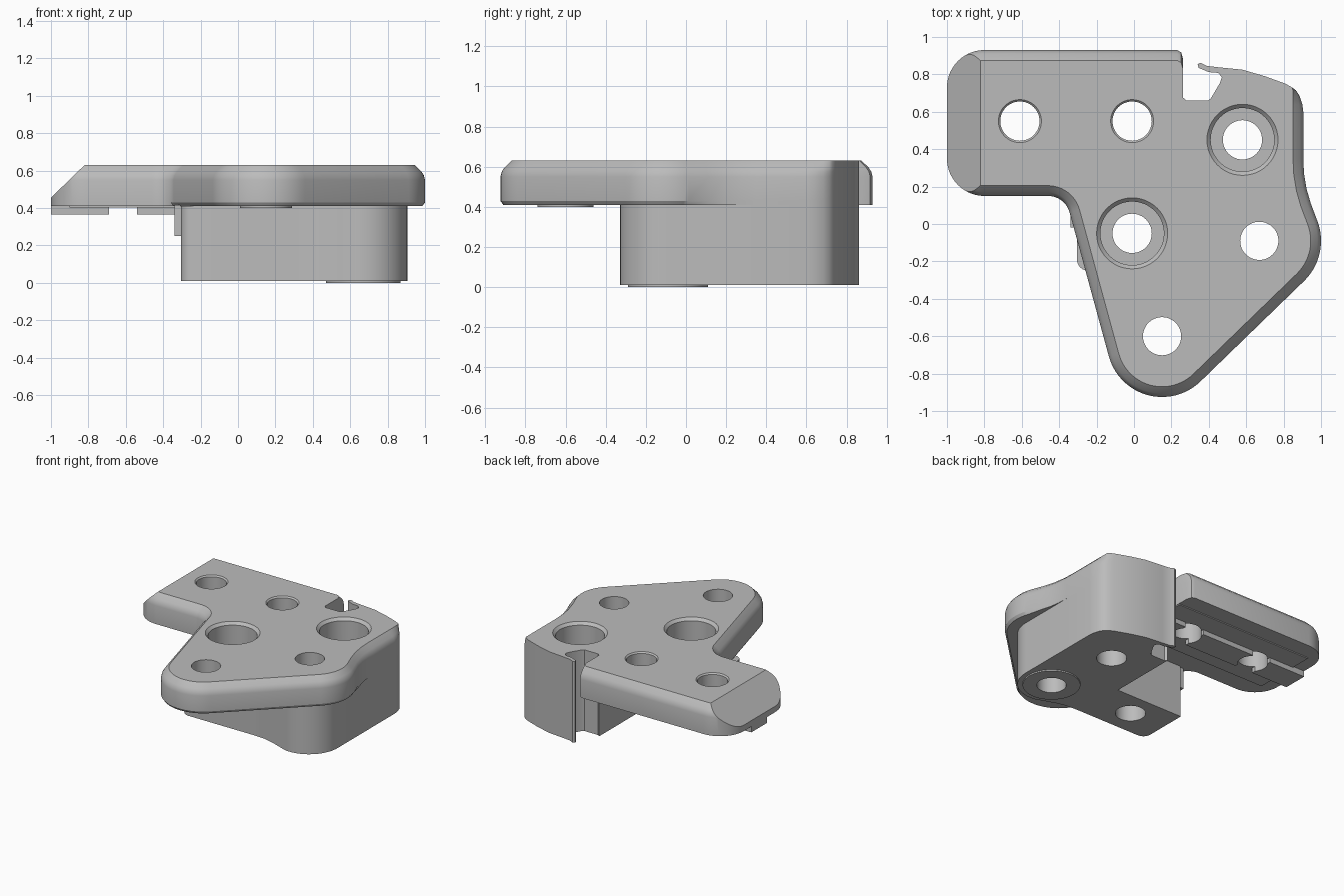
import bpy, bmesh, math
from mathutils import Vector

if "Cube" in bpy.data.objects:
    bpy.data.objects.remove(bpy.data.objects["Cube"], do_unlink=True)

grey = bpy.data.materials.new("plain_grey")
grey.use_nodes = True
colour = (0.5, 0.5, 0.5, 1)
grey.diffuse_color = colour
grey.node_tree.nodes["Principled BSDF"].inputs["Base Color"].default_value = colour


def add_object(name, bm):
    bmesh.ops.recalc_face_normals(bm, faces=bm.faces)
    mesh = bpy.data.meshes.new(name)
    bm.to_mesh(mesh)
    bm.free()
    mesh.materials.append(grey)
    ob = bpy.data.objects.new(name, mesh)
    bpy.context.collection.objects.link(ob)
    return ob


def arc(cx, cy, r, start, end, n=14):
    angles = [math.radians(start + (end - start) * i / n) for i in range(n + 1)]
    return [(cx + r * math.cos(a), cy + r * math.sin(a)) for a in angles]


def loft(loops):
    """Closed solid through stacked loops of 3D points."""
    bm = bmesh.new()
    rings = [[bm.verts.new(p) for p in loop] for loop in loops]
    n = len(rings[0])
    for a, b in zip(rings, rings[1:]):
        for i in range(n):
            j = (i + 1) % n
            bm.faces.new((a[i], a[j], b[j], b[i]))
    bm.faces.new(rings[0][::-1])
    bm.faces.new(rings[-1])
    return bm


def prism(name, outline, z0, z1):
    return add_object(name, loft([[(x, y, z) for x, y in outline] for z in (z0, z1)]))


def box(name, x0, x1, y0, y1, z0, z1):
    return prism(name, [(x0, y0), (x1, y0), (x1, y1), (x0, y1)], z0, z1)


def lathe(name, x, y, profile):
    return add_object(name, loft([[(px, py, z) for px, py in arc(x, y, r, 0, 352.5, 47)]
                                  for r, z in profile]))


# Right wall, curved back wall, thin hook and notch shared by plate and block
back = [(.905, .35), (.905, .6), (.9, .64), (.885, .685), (.865, .715), (.845, .73),
        (.81, .75), (.7, .79), (.58, .825), (.45, .838), (.39, .845), (.355, .862),
        (.34, .855), (.345, .835), (.4, .812), (.45, .808), (.47, .785), (.46, .755),
        (.41, .67), (.395, .66), (.28, .66), (.263, .675)]

plate_outline = (back + [(.263, .88), (.252, .918), (.23, .93)]
                 + arc(-.8, .73, .2, 90, 180) + arc(-.8, .35, .2, 180, 270)
                 + arc(-.46, .03, .12, 90, 15)
                 + arc(.15, -.63, .295, 195, 315, 20)
                 + arc(.7, -.09, .3, 315, 380)
                 + [(.945, .11), (.922, .19), (.909, .27)])


def inset_vector(i):
    """Inward chamfer offset at an outline point, none along the curved back."""
    x, y = plate_outline[i]
    if x > .3 and y > .5:
        return Vector((-max(0, x - .85), 0))
    if x > .2 and y > .5:
        return Vector((0, -.055 if y > .8 else 0))
    p = Vector(plate_outline[i])
    before = (p - Vector(plate_outline[i - 1])).normalized()
    after = (Vector(plate_outline[(i + 1) % len(plate_outline)]) - p).normalized()
    t = (before + after).normalized()
    return Vector((-t.y, t.x)) * .055


# Plate with a chamfered top and softened lower front edge
loops = []
for z, amount, front_only in ((.41, .25, True), (.43, 0, False), (.55, 0, False),
                              (.575, .12, False), (.595, .35, False), (.63, 1, False)):
    loop = []
    for i, (x, y) in enumerate(plate_outline):
        off = inset_vector(i) * (0 if front_only and y > .1 else amount)
        loop.append((x + off.x, y + off.y, z))
    loops.append(loop)
bm = loft(loops)
# Long slope on the wing end
bmesh.ops.bisect_plane(bm, geom=bm.verts[:] + bm.edges[:] + bm.faces[:],
                       plane_co=(-1, 0, .455), plane_no=(-.175, 0, .18), clear_outer=True)
bmesh.ops.holes_fill(bm, edges=[e for e in bm.edges if e.is_boundary])
parts = [add_object("top_plate", bm)]

# Lower block
block_outline = (back + [(.263, .14), (-.305, .14)]
                 + arc(-.245, -.19, .06, 180, 270, 6)
                 + [(.3, -.25), (.4, -.255), (.48, -.275), (.55, -.3)]
                 + arc(.665, -.09, .24, 260, 360))
parts.append(prism("lower_block", block_outline, .01, .41))
parts.append(box("side_lip", -.34, -.29, -.02, .13, .25, .415))

# Bosses under the plain holes
parts.append(prism("block_boss", arc(.67, -.09, .2, 0, 352.5, 47), 0, .012))
parts.append(prism("plate_boss", arc(.15, -.6, .14, 0, 352.5, 47), .4, .412))

# Rib segments under the wing
for i, (x0, x1) in enumerate(((-1, -.69), (-.54, -.09), (.07, .26))):
    parts.append(box(f"wing_rib_{i + 1}", x0, x1, .45, .64, .365, .412))
parts.append(box("wing_base", -.9, .26, .3, .8, .402, .412))

# Hole cutters: plain, chamfered and counterbored
cutters = []
for x, y in ((.67, -.09), (.15, -.6)):
    cutters.append(lathe("plain_cutter", x, y, [(.102, -.1), (.102, .8)]))
for x, y in ((-.61, .55), (-.01, .55)):
    cutters.append(lathe("wing_cutter", x, y, [(.105, .3), (.105, .62), (.125, .64)]))
for x, y in ((.58, .45), (-.01, -.05)):
    cutters.append(lathe("counterbore_cutter", x, y,
                         [(.105, -.1), (.105, .25), (.17, .25), (.17, .61), (.2, .64)]))

for part in parts:
    bpy.context.view_layer.objects.active = part
    for cutter in cutters:
        mod = part.modifiers.new("hole", "BOOLEAN")
        mod.operation = "DIFFERENCE"
        mod.solver = "EXACT"
        mod.object = cutter
        bpy.ops.object.modifier_apply(modifier=mod.name)
for cutter in cutters:
    bpy.data.objects.remove(cutter, do_unlink=True)

bpy.ops.object.select_all(action="DESELECT")
for part in parts:
    part.select_set(True)
bpy.context.view_layer.objects.active = parts[0]
bpy.ops.object.shade_smooth_by_angle(angle=math.radians(30))
